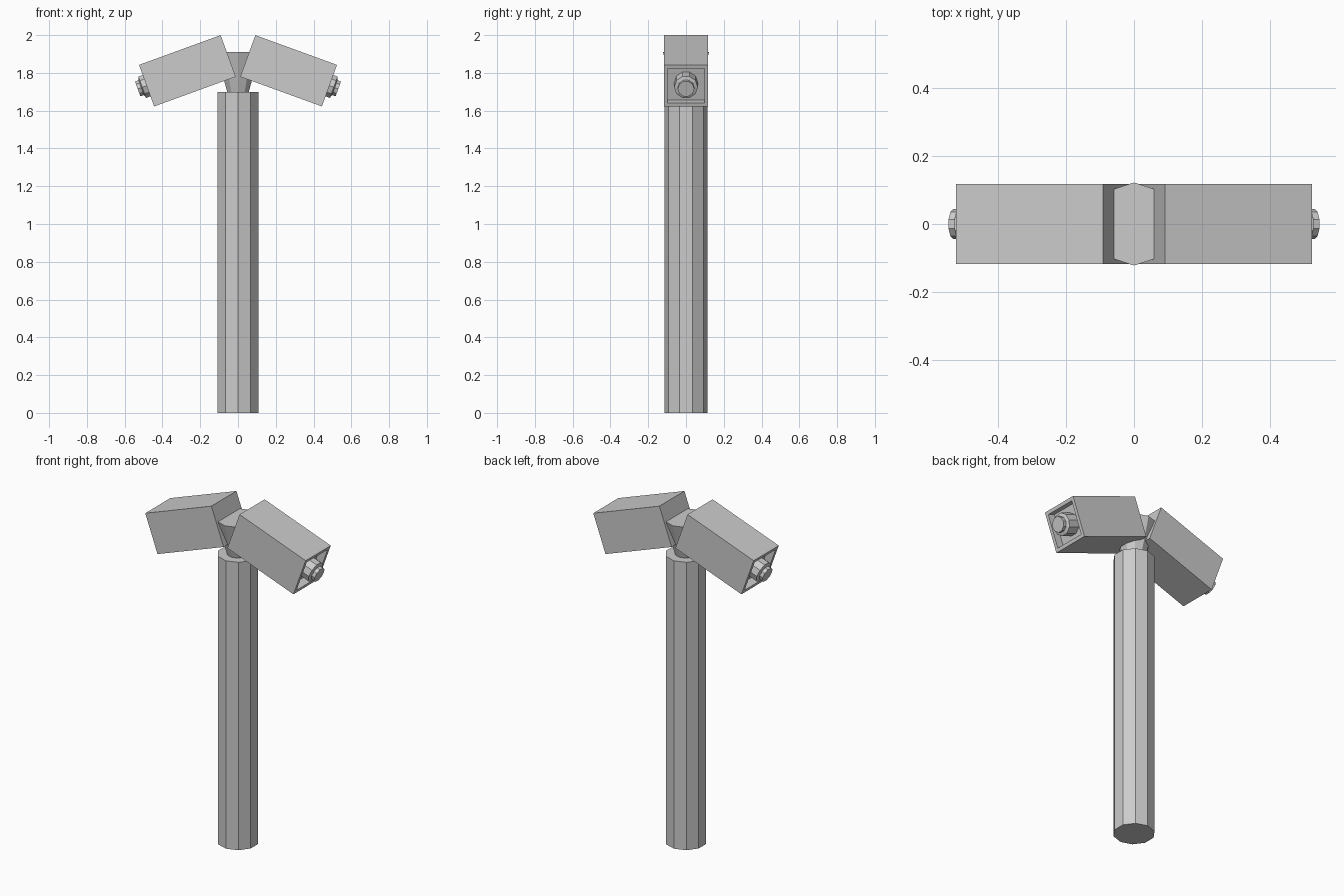
import bpy, bmesh
from math import radians, pi
from mathutils import Matrix

if "Cube" in bpy.data.objects:
    bpy.data.objects.remove(bpy.data.objects["Cube"])

SIDES = 10


def finish(bm, name, matrix=None):
    if matrix is not None:
        bm.transform(matrix)
    bmesh.ops.recalc_face_normals(bm, faces=bm.faces)
    me = bpy.data.meshes.new(name)
    bm.to_mesh(me)
    bm.free()
    ob = bpy.data.objects.new(name, me)
    bpy.context.collection.objects.link(ob)
    return ob


def lathe(name, profile, matrix=None):
    """Ten-sided solid from (radius, height) points, a corner facing +y."""
    bm = bmesh.new()
    rings = []
    for r, z in profile:
        rings.append([bm.verts.new(Matrix.Rotation(2 * pi * i / SIDES, 3, 'Z') @ Matrix.Identity(3).col[1] * r)
                      for i in range(SIDES)])
        for v in rings[-1]:
            v.co.z = z
    for a, b in zip(rings, rings[1:]):
        for i in range(SIDES):
            j = (i + 1) % SIDES
            bm.faces.new((a[i], a[j], b[j], b[i]))
    bm.faces.new(rings[0])
    bm.faces.new(rings[-1])
    return finish(bm, name, matrix)


# Pole and flared neck
lathe("pole", [(0.113, 0), (0.113, 1.70)])
lathe("neck", [(0.057, 1.69), (0.122, 1.91)])

# Two drooping lamp heads, each with a recessed end and a stepped lamp
L, W = 0.46, 0.234
for side, turn in (("right", 0), ("left", pi)):
    place = (Matrix.Rotation(turn, 4, 'Z') @ Matrix.Translation((0.268, 0, 1.811))
             @ Matrix.Rotation(radians(20), 4, 'Y'))

    # Housing: inset the outer end and push it inward
    bm = bmesh.new()
    bmesh.ops.create_cube(bm, size=1, matrix=Matrix.Diagonal((L, W, W, 1)))
    bm.normal_update()
    end = max(bm.faces, key=lambda f: f.calc_center_median().x)
    bmesh.ops.inset_region(bm, faces=[end], thickness=0.028)
    floor = bmesh.ops.extrude_discrete_faces(bm, faces=[end])["faces"][0]
    bmesh.ops.translate(bm, verts=floor.verts, vec=(-0.045, 0, 0))
    finish(bm, side + "_housing", place)

    # Lamp: wide collar with a narrower tip
    lathe(side + "_lamp",
          [(0.063, -0.045), (0.063, 0.024), (0.044, 0.03), (0.044, 0.05)],
          place @ Matrix.Translation((L / 2, 0, 0)) @ Matrix.Rotation(pi / 2, 4, 'Y'))
